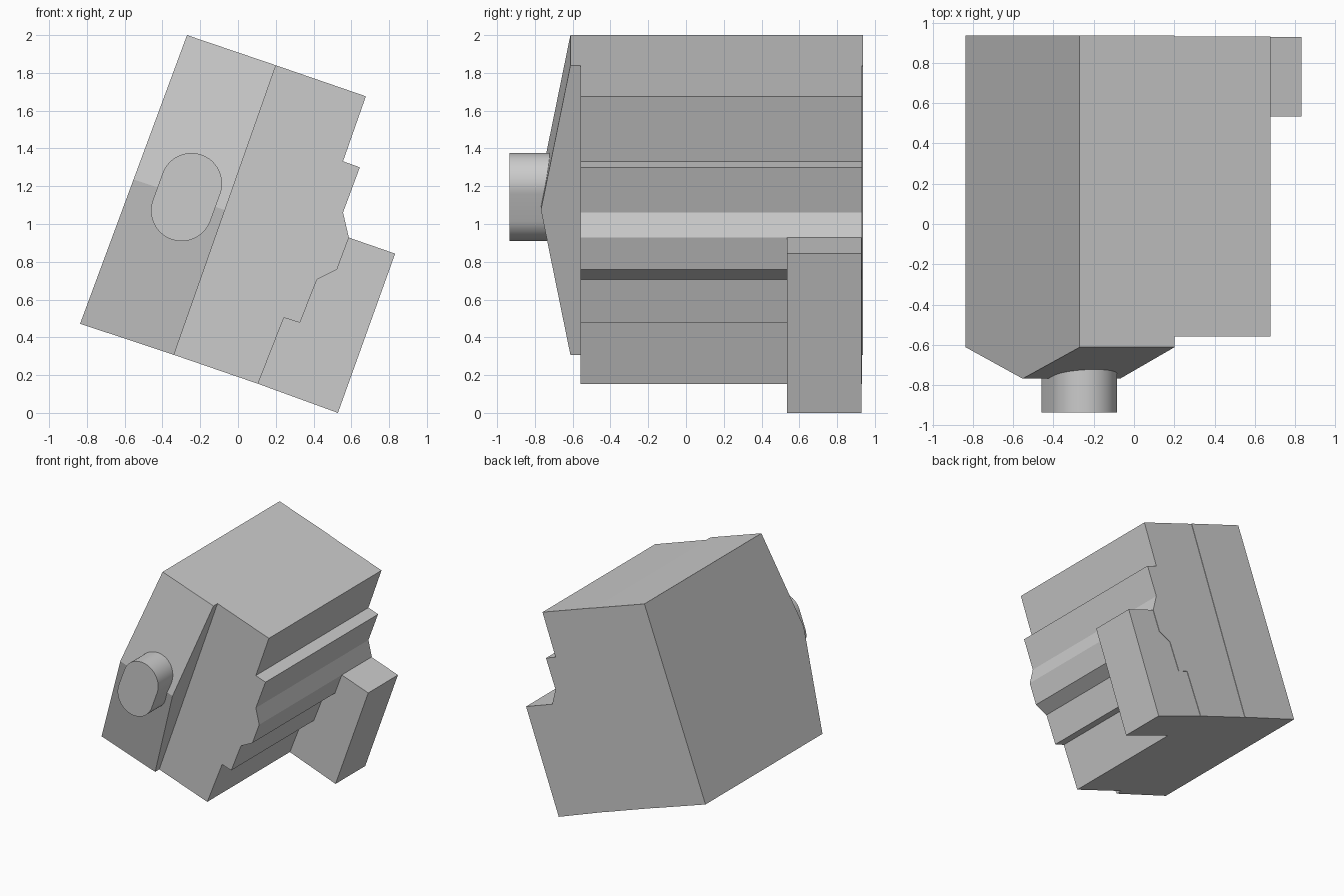
import bpy, bmesh, math
from mathutils import Vector

if "Cube" in bpy.data.objects:
    bpy.data.objects.remove(bpy.data.objects["Cube"])


def loft(name, ring_a, ring_b):
    """Closed solid between two matching rings of points."""
    bm = bmesh.new()
    a = [bm.verts.new(p) for p in ring_a]
    b = [bm.verts.new(p) for p in ring_b]
    bm.faces.new(a)
    bm.faces.new(b[::-1])
    for i in range(len(a)):
        j = (i + 1) % len(a)
        bm.faces.new((a[j], a[i], b[i], b[j]))
    bmesh.ops.recalc_face_normals(bm, faces=bm.faces[:])
    mesh = bpy.data.meshes.new(name)
    bm.to_mesh(mesh)
    bm.free()
    ob = bpy.data.objects.new(name, mesh)
    bpy.context.collection.objects.link(ob)
    return ob


def prism(name, profile, y0, y1):
    """Front-view (x, z) outline extruded along y."""
    return loft(name, [(x, y0, z) for x, z in profile],
                [(x, y1, z) for x, z in profile])


def gable_ring(bottom, top):
    """Side outline of the gabled block on one tilted edge."""
    lo, hi = Vector(bottom), Vector(top)
    mid = (lo + hi) / 2
    pts = [(lo, 0.936), (lo, -0.612), (mid, -0.768), (hi, -0.612), (hi, 0.936)]
    return [(p.x, y, p.y) for p, y in pts]


# Block with the pointed front
loft("gabled_block", gable_ring((-0.836, 0.472), (-0.27, 2.0)),
     gable_ring((-0.339, 0.307), (0.201, 1.84)))

# Notched block with stepped side
notches = [(0.587, 0.928), (0.524, 0.759), (0.418, 0.706),
           (0.328, 0.477), (0.243, 0.504), (0.106, 0.154)]
prism("notched_block",
      [(-0.339, 0.307), (0.201, 1.84), (0.677, 1.676), (0.556, 1.332),
       (0.645, 1.30), (0.556, 1.061)] + notches, -0.558, 0.932)

# Rear arm fitting against the lower steps
prism("rear_arm", notches + [(0.529, 0.0), (0.832, 0.843)], 0.535, 0.928)

# Rounded slot-shaped peg running through the block
tilt, radius, half = math.radians(20), 0.162, 0.076
n = 24
slot = []
for k in range(2 * (n + 1)):
    side = 1 if k <= n else -1
    ang = math.pi * (k if k <= n else k - 1) / n - tilt
    slot.append((-0.2725 + radius * math.cos(ang) + side * half * math.sin(tilt),
                 1.1425 + radius * math.sin(ang) + side * half * math.cos(tilt)))
peg = prism("slot_peg", slot, -0.935, 0.935)
bpy.context.view_layer.objects.active = peg
peg.select_set(True)
bpy.ops.object.shade_smooth_by_angle(angle=math.radians(30))
